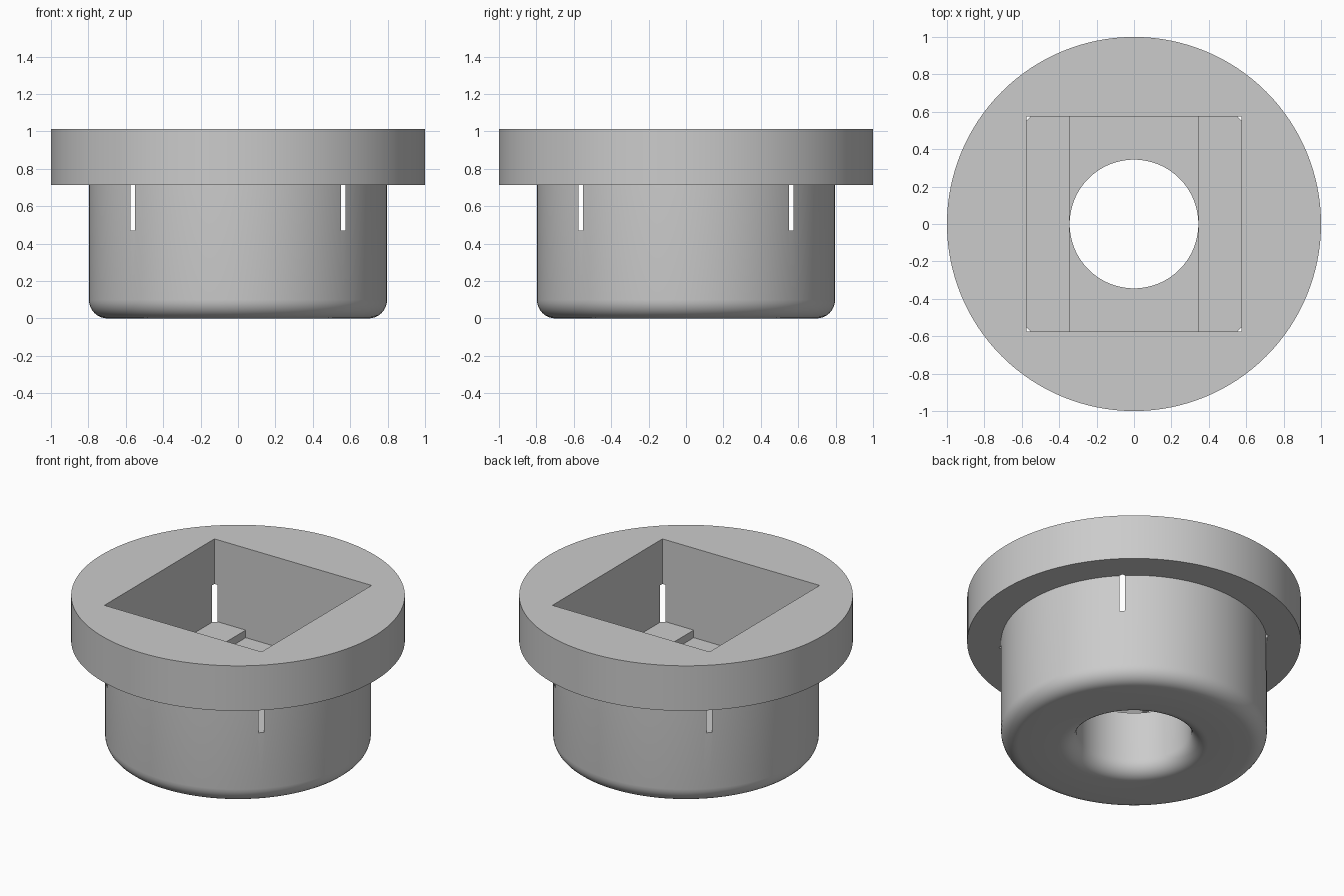
import bpy, bmesh, math
from mathutils import Vector

cube = bpy.data.objects.get("Cube")
if cube:
    bpy.data.objects.remove(cube, do_unlink=True)

HEIGHT, FLANGE_Z = 1.012, 0.714
FLANGE_R, BODY_R, BORE_R = 1.0, 0.797, 0.344
FILLET = 0.1
POCKET, CHANNEL = 0.575, 0.346
POCKET_Z, CHANNEL_Z = 0.47, 0.42


def make_object(name, bm):
    bmesh.ops.recalc_face_normals(bm, faces=bm.faces)
    mesh = bpy.data.meshes.new(name)
    bm.to_mesh(mesh)
    bm.free()
    obj = bpy.data.objects.new(name, mesh)
    bpy.context.collection.objects.link(obj)
    return obj


def arc(cx, cz, r, start, end, steps=8):
    angles = [math.radians(start + (end - start) * i / steps) for i in range(steps + 1)]
    return [(cx + r * math.cos(a), cz + r * math.sin(a)) for a in angles]


def revolve(name, profile, steps=128):
    bm = bmesh.new()
    verts = [bm.verts.new((r, 0, z)) for r, z in profile]
    edges = [bm.edges.new((v, verts[i - 1])) for i, v in enumerate(verts)]
    bmesh.ops.spin(bm, geom=verts + edges, cent=(0, 0, 0), axis=(0, 0, 1),
                   angle=math.tau, steps=steps, use_merge=True)
    bmesh.ops.remove_doubles(bm, verts=bm.verts, dist=1e-5)
    return make_object(name, bm)


def prism(name, profile, half_depth):
    bm = bmesh.new()
    face = bm.faces.new([bm.verts.new((x, -half_depth, z)) for x, z in profile])
    out = bmesh.ops.extrude_face_region(bm, geom=[face])["geom"]
    bmesh.ops.translate(bm, vec=Vector((0, 2 * half_depth, 0)),
                        verts=[g for g in out if isinstance(g, bmesh.types.BMVert)])
    return make_object(name, bm)


# Flanged round body with a bore, rounded at both bottom rims
profile = [(BORE_R, HEIGHT), (FLANGE_R, HEIGHT), (FLANGE_R, FLANGE_Z), (BODY_R, FLANGE_Z)]
profile += arc(BODY_R - FILLET, FILLET, FILLET, 0, -90)
profile += arc(BORE_R + FILLET, FILLET, FILLET, 270, 180)
body = revolve("flanged_bushing", profile)

# Square pocket with a shallow channel in its floor; its corners break through the wall
half = [(POCKET, 1.3), (POCKET, POCKET_Z), (CHANNEL, POCKET_Z), (CHANNEL, CHANNEL_Z)]
cutter = prism("pocket_cutter", half + [(-x, z) for x, z in reversed(half)], POCKET)
cutter.hide_render = True

cut = body.modifiers.new("pocket", 'BOOLEAN')
cut.operation = 'DIFFERENCE'
cut.solver = 'EXACT'
cut.object = cutter
bpy.ops.object.select_all(action='DESELECT')
bpy.context.view_layer.objects.active = body
body.select_set(True)
bpy.ops.object.modifier_apply(modifier=cut.name)
bpy.data.objects.remove(cutter, do_unlink=True)
bpy.ops.object.shade_smooth_by_angle(angle=math.radians(30))

# Plain grey finish
grey = bpy.data.materials.new("light_grey")
grey.use_nodes = True
colour = (0.6, 0.6, 0.6, 1)
grey.diffuse_color = colour
grey.node_tree.nodes["Principled BSDF"].inputs["Base Color"].default_value = colour
body.data.materials.clear()
body.data.materials.append(grey)
